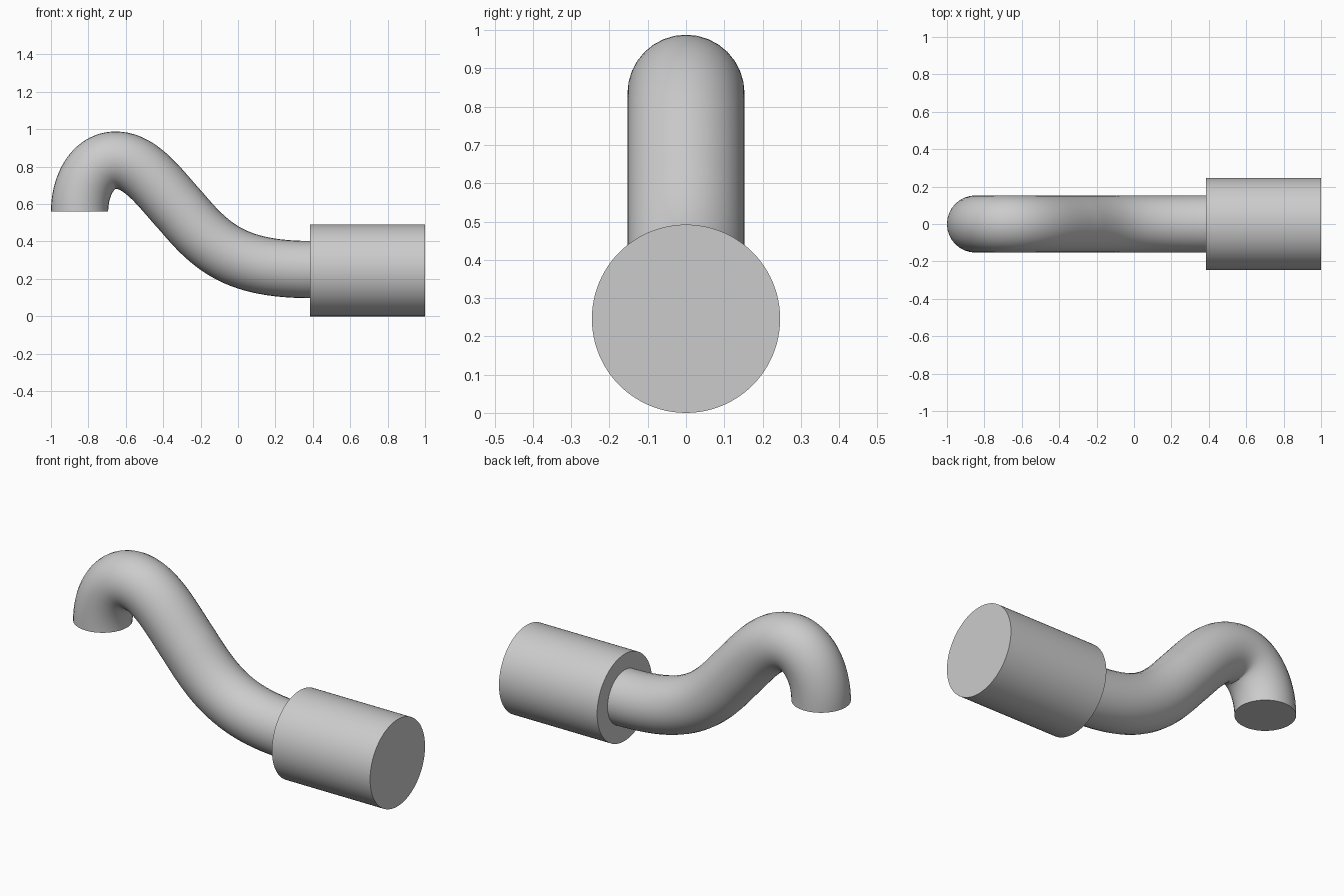
import bpy
import math

cube = bpy.data.objects.get("Cube")
if cube:
    bpy.data.objects.remove(cube, do_unlink=True)

# Single grey finish
grey = bpy.data.materials.new("light grey")
grey.use_nodes = True
color = (0.6, 0.6, 0.6, 1)
grey.diffuse_color = color
grey.node_tree.nodes["Principled BSDF"].inputs["Base Color"].default_value = color


def finish(obj, name):
    obj.name = name
    obj.data.materials.clear()
    obj.data.materials.append(grey)
    bpy.ops.object.select_all(action="DESELECT")
    obj.select_set(True)
    bpy.context.view_layer.objects.active = obj
    bpy.ops.object.shade_smooth_by_angle(angle=math.radians(40))


# Bent pipe: left handle, point, right handle as (x, z)
PATH = [
    ((-0.847, 0.45), (-0.847, 0.56), (-0.847, 0.70)),
    ((-0.775, 0.835), (-0.655, 0.835), (-0.515, 0.835)),
    ((-0.41, 0.675), (-0.30, 0.557), (-0.135, 0.36)),
    ((0.0, 0.25), (0.39, 0.25), (0.5, 0.25)),
]
curve = bpy.data.curves.new("pipe_path", "CURVE")
curve.dimensions = "3D"
curve.resolution_u = 24
curve.bevel_depth = 0.153
curve.bevel_resolution = 14
curve.use_fill_caps = True
spline = curve.splines.new("BEZIER")
spline.bezier_points.add(len(PATH) - 1)
for point, (left, middle, right) in zip(spline.bezier_points, PATH):
    point.handle_left_type = point.handle_right_type = "FREE"
    point.handle_left = (left[0], 0, left[1])
    point.co = (middle[0], 0, middle[1])
    point.handle_right = (right[0], 0, right[1])
pipe = bpy.data.objects.new("bent_pipe", curve)
bpy.context.collection.objects.link(pipe)
bpy.ops.object.select_all(action="DESELECT")
pipe.select_set(True)
bpy.context.view_layer.objects.active = pipe
bpy.ops.object.convert(target="MESH")
finish(bpy.context.object, "bent_pipe")

# Wide cylindrical base along x
bpy.ops.mesh.primitive_cylinder_add(
    vertices=96, radius=0.246, depth=0.615,
    location=(0.6925, 0, 0.246), rotation=(0, math.pi / 2, 0))
finish(bpy.context.object, "base_cylinder")
